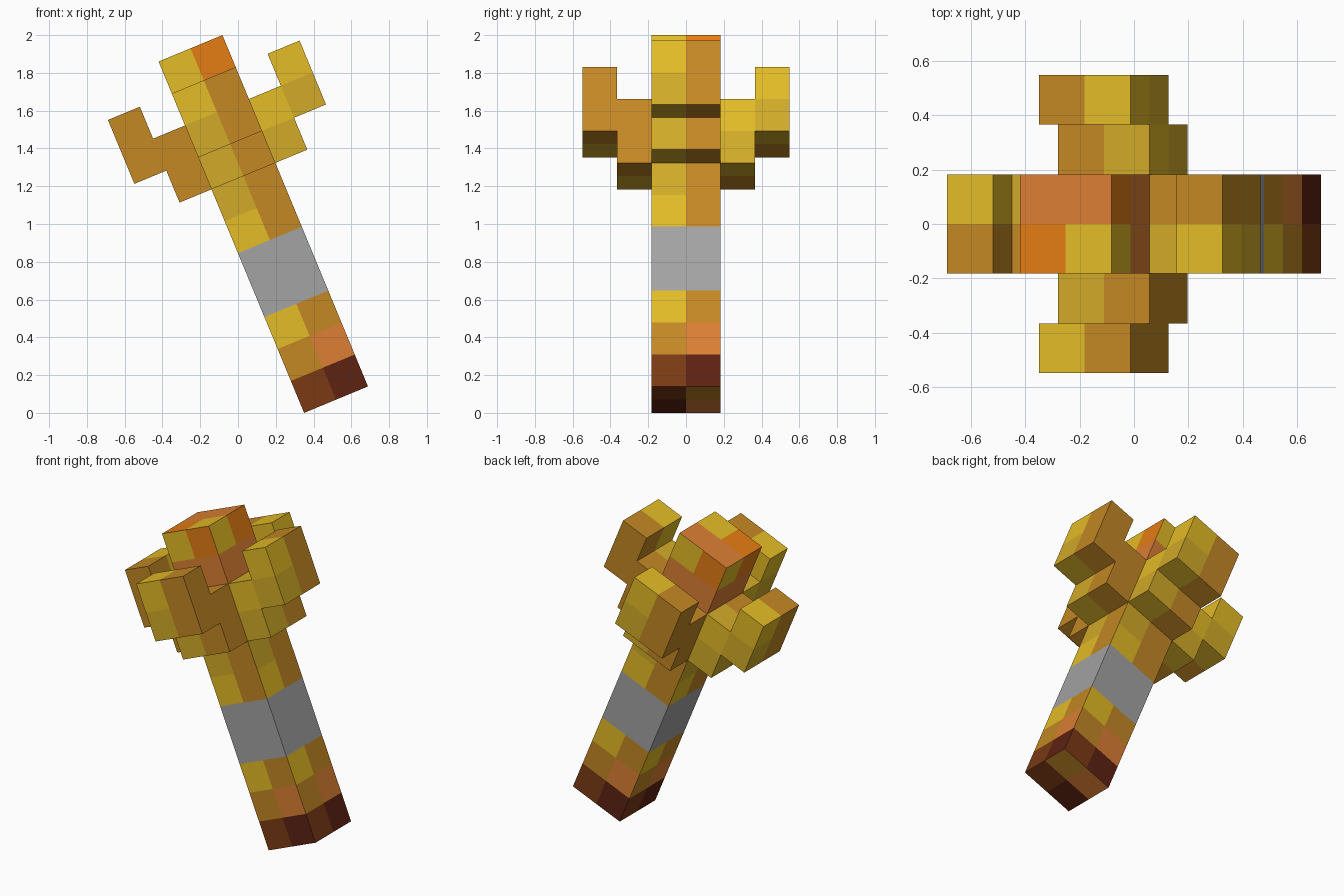
import bpy, bmesh, math
from mathutils import Matrix, Vector

if "Cube" in bpy.data.objects:
    bpy.data.objects.remove(bpy.data.objects["Cube"])

U = 0.18302                      # size of one cell
TILT = math.radians(-22.5)
PLACE = (Matrix.Translation((0.519, 0, 0.07)) @ Matrix.Rotation(TILT, 4, 'Y')
         @ Matrix.Scale(U, 4))

# Flat colours, given as sRGB 0-255
PALETTE = {
    "yellow": (228, 188, 38), "mustard": (210, 171, 40), "brown": (196, 136, 36),
    "orange": (229, 125, 20), "terracotta": (220, 127, 52),
    "dark_brown": (123, 58, 20), "maroon": (93, 34, 18), "grey": (163, 163, 163),
}


def linear(c):
    c /= 255
    return c / 12.92 if c <= 0.04045 else ((c + 0.055) / 1.055) ** 2.4


MATS = []
for name, rgb in PALETTE.items():
    m = bpy.data.materials.new(name)
    m.diffuse_color = (*[linear(c) for c in rgb], 1)
    m.use_nodes = True
    m.node_tree.nodes["Principled BSDF"].inputs["Base Color"].default_value = m.diffuse_color
    MATS.append(m)
INDEX = {n: i for i, n in enumerate(PALETTE)}


def block(name, lo, hi, rule, turn=0):
    """Box from lo to hi in cells, cut along cell lines and coloured by rule."""
    bm = bmesh.new()
    bmesh.ops.create_cube(bm, size=1)
    for v in bm.verts:
        v.co = Vector([lo[i] if v.co[i] < 0 else hi[i] for i in range(3)])
    for axis in range(3):
        normal = Vector([float(i == axis) for i in range(3)])
        for k in range(lo[axis] + 1, hi[axis]):
            bmesh.ops.bisect_plane(bm, geom=bm.verts[:] + bm.edges[:] + bm.faces[:],
                                   plane_co=normal * k, plane_no=normal)
    bm.normal_update()
    for f in bm.faces:
        f.material_index = INDEX[rule(f.calc_center_median(), f.normal)]
    bm.transform(PLACE @ Matrix.Rotation(math.radians(turn), 4, 'Z'))
    me = bpy.data.meshes.new(name)
    bm.to_mesh(me)
    bm.free()
    for m in MATS:
        me.materials.append(m)
    ob = bpy.data.objects.new(name, me)
    bpy.context.collection.objects.link(ob)
    return ob


# Colours of each cell row up the shaft: (left, right) on every side
ROWS = [("dark_brown", "maroon"), ("brown", "terracotta"), ("yellow", "brown"),
        ("grey", "grey"), ("grey", "grey"), ("yellow", "brown"),
        ("mustard", "brown"), ("mustard", "brown"), ("yellow", "brown"),
        ("terracotta", "terracotta"), ("yellow", "orange")]


def shaft_rule(c, n):
    if n.z > 0.5:                # top cap
        return "terracotta" if c.y > 0 else "orange" if c.x < 0 else "yellow"
    if n.z < -0.5:               # bottom cap
        if c.y < 0:
            return "dark_brown" if c.x > 0 else "maroon"
        return "brown" if c.x > 0 else "terracotta"
    right = Vector((-n.y, n.x, 0))
    return ROWS[int(c.z)][c.dot(right) > 0]


def arm_rule(base):
    def rule(c, n):
        if c.y > 0:
            return "brown"
        if n.z > 0.5:
            return "yellow" if base == 8 else "mustard"
        return "yellow" if c.z > base + 1 else "mustard"
    return rule


# Shaft: lower grip, grey band, upper shaft
for name, z0, z1 in (("lower_grip", 0, 3), ("grey_band", 3, 5), ("upper_shaft", 5, 11)):
    block(name, (-1, -1, z0), (1, 1, z1), shaft_rule)

# Four stepped arms around the head
for side, turn in (("right", 0), ("back", 90), ("left", 180), ("front", 270)):
    block(side + "_arm_inner", (1, -1, 7), (2, 1, 9), arm_rule(7), turn)
    block(side + "_arm_tip", (2, -1, 8), (3, 1, 10), arm_rule(8), turn)
